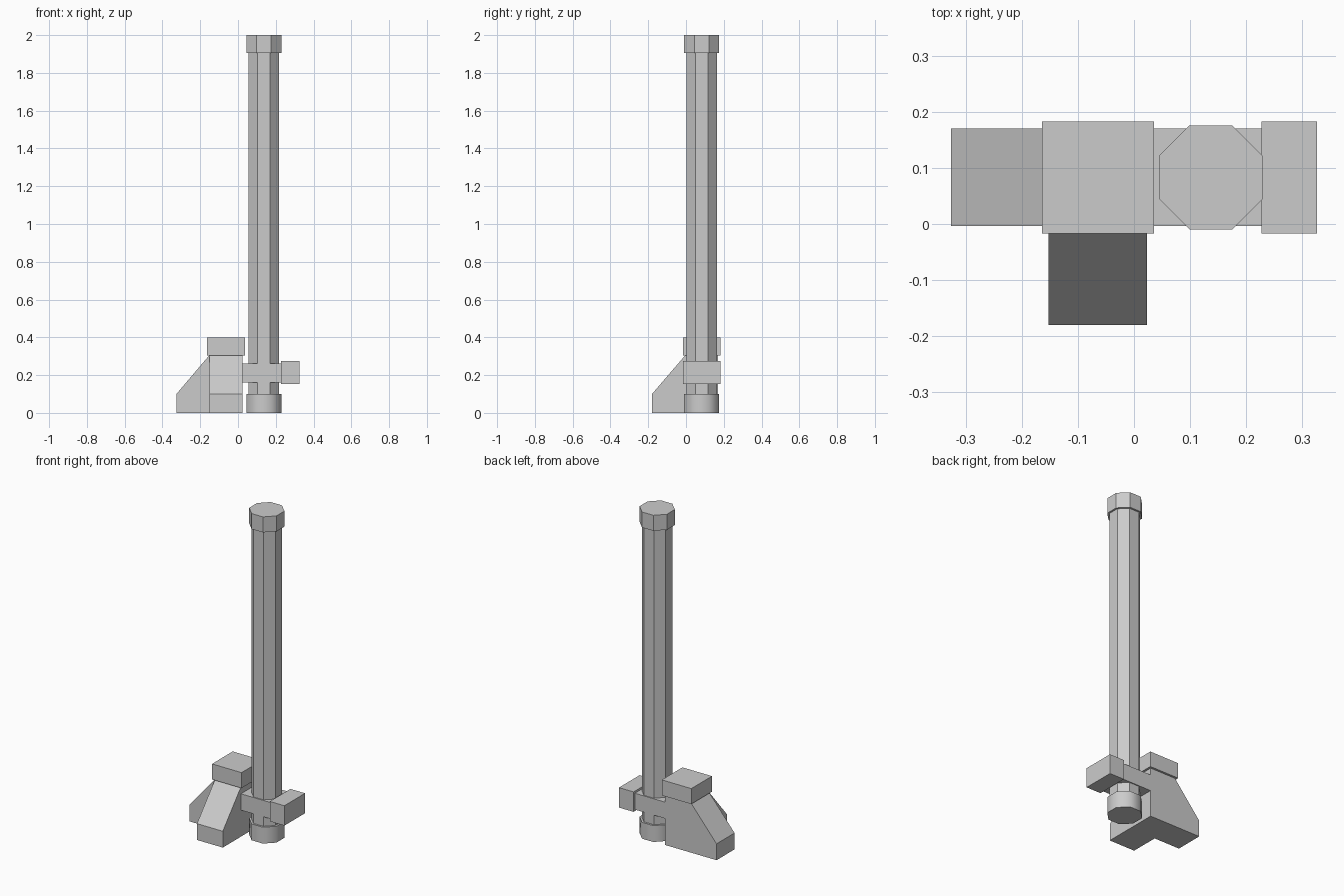
import bpy, bmesh
from math import pi, cos
from mathutils import Matrix, Vector

if "Cube" in bpy.data.objects:
    bpy.data.objects.remove(bpy.data.objects["Cube"])


def finish(name, bm, smooth=False):
    bmesh.ops.recalc_face_normals(bm, faces=bm.faces)
    mesh = bpy.data.meshes.new(name)
    bm.to_mesh(mesh)
    bm.free()
    for p in mesh.polygons:
        p.use_smooth = smooth and abs(p.normal.z) < 0.5
    obj = bpy.data.objects.new(name, mesh)
    bpy.context.collection.objects.link(obj)
    return obj


def box(name, x, y, z):
    bm = bmesh.new()
    bmesh.ops.create_cube(bm, size=1)
    for v in bm.verts:
        v.co = [(r[0] + r[1]) / 2 + c * (r[1] - r[0]) for r, c in zip((x, y, z), v.co)]
    return finish(name, bm)


def octagon(name, half_width, z0, z1, smooth=False):
    bm = bmesh.new()
    r = half_width / cos(pi / 8)
    place = Matrix.Translation((0.137, 0.083, (z0 + z1) / 2)) @ Matrix.Rotation(pi / 8, 4, 'Z')
    bmesh.ops.create_cone(bm, cap_ends=True, segments=8, radius1=r, radius2=r,
                          depth=z1 - z0, matrix=place)
    obj = finish(name, bm, smooth)
    if smooth:
        for e in obj.data.edges:
            a, b = (obj.data.vertices[i].co.z for i in e.vertices)
            e.use_edge_sharp = abs(a - b) < 1e-4
    return obj


def prism(name, profile, offset):
    bm = bmesh.new()
    face = bm.faces.new([bm.verts.new(p) for p in profile])
    ext = bmesh.ops.extrude_face_region(bm, geom=[face])
    moved = [g for g in ext['geom'] if isinstance(g, bmesh.types.BMVert)]
    bmesh.ops.translate(bm, verts=moved, vec=Vector(offset))
    return finish(name, bm)


X0, X1 = -0.152, 0.023     # corner block extents
Y0, Y1 = -0.004, 0.170
TOP, TOE = 0.305, 0.10

# Corner block with two sloped buttresses and a capstone
box("corner_block", (X0, X1), (Y0, Y1), (0, TOP))
side = [(X0, 0), (-0.326, 0), (-0.326, TOE), (X0, TOP)]
prism("left_buttress", [(x, Y0, z) for x, z in side], (0, Y1 - Y0, 0))
front = [(Y0, 0), (-0.180, 0), (-0.180, TOE), (Y0, TOP)]
prism("front_buttress", [(X0, y, z) for y, z in front], (X1 - X0, 0, 0))
box("capstone", (-0.164, 0.036), (-0.017, 0.183), (TOP, 0.40))

# Bracket arm with end block
box("bracket_arm", (X1, 0.227), (Y0, Y1), (0.162, 0.262))
box("bracket_end", (0.227, 0.326), (-0.017, 0.183), (0.153, 0.275))

# Octagonal pole with a collar at each end
octagon("pole", 0.081, 0.05, 1.95)
octagon("top_collar", 0.0925, 1.905, 2.0)
octagon("foot_collar", 0.0925, 0.0, 0.10, smooth=True)
